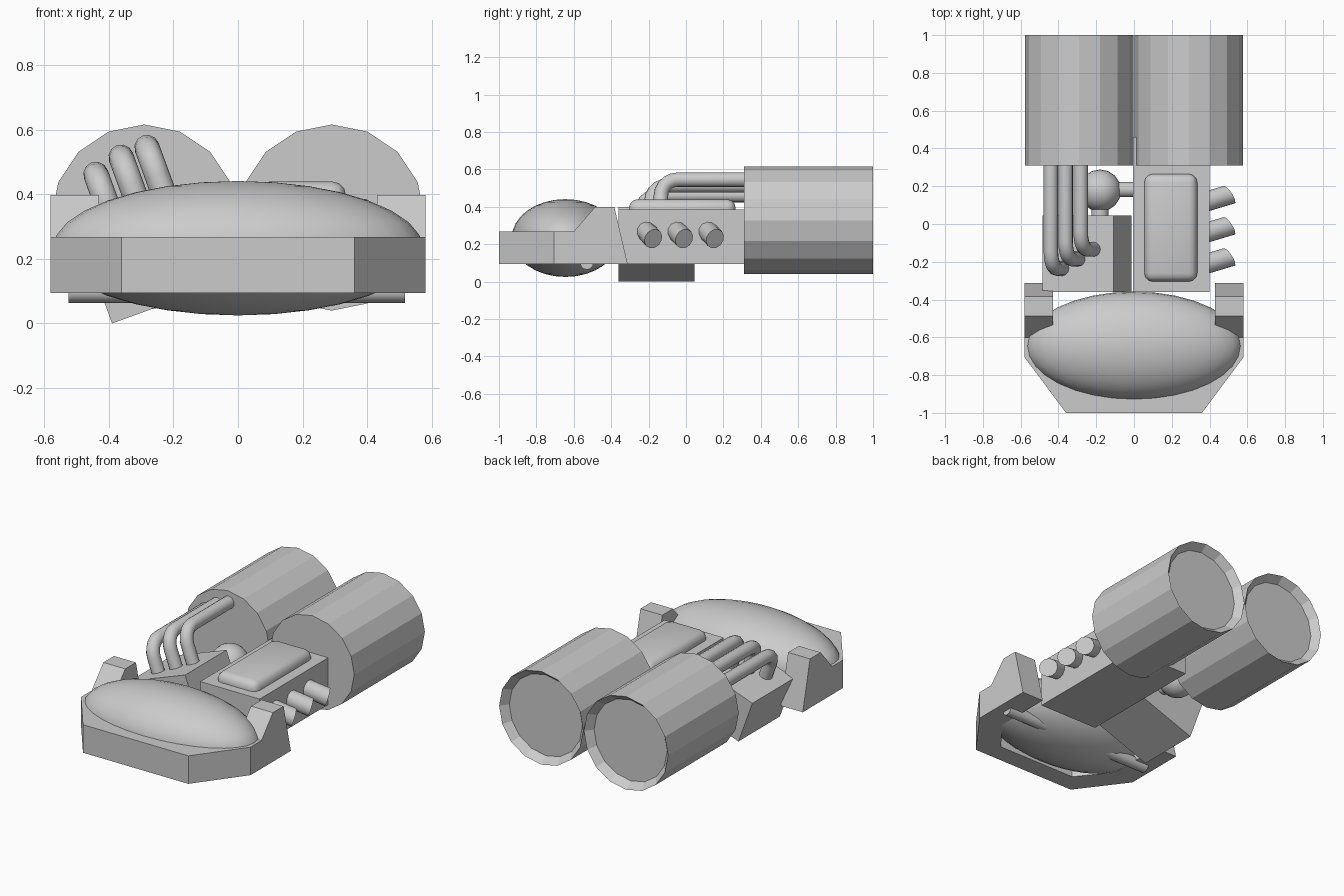
import bpy, bmesh, math
from mathutils import Vector, Matrix

if "Cube" in bpy.data.objects:
    bpy.data.objects.remove(bpy.data.objects["Cube"])

UP, TILT = Vector((0, 0, 1)), math.radians(-20)


def finish(bm, name, smooth=None):
    bmesh.ops.recalc_face_normals(bm, faces=bm.faces)
    me = bpy.data.meshes.new(name)
    bm.to_mesh(me)
    bm.free()
    if smooth:
        me.polygons.foreach_set("use_smooth", [True] * len(me.polygons))
        me.set_sharp_from_angle(angle=math.radians(smooth))
    ob = bpy.data.objects.new(name, me)
    bpy.context.collection.objects.link(ob)
    return ob


def box(name, centre, size, tilt=0, bevel=0):
    bm = bmesh.new()
    bmesh.ops.create_cube(bm, size=1, matrix=Matrix.Diagonal((*size, 1)))
    if bevel:
        bmesh.ops.bevel(bm, geom=bm.edges[:], offset=bevel, segments=3, profile=0.5, affect='EDGES')
    bm.transform(Matrix.Translation(centre) @ Matrix.Rotation(tilt, 4, 'Y'))
    return finish(bm, name, 35 if bevel else None)


def rod(name, a, b, r, sides=16, cut=None):
    """Cylinder from a to b; cut is an optional normal for a slanted end."""
    a, b = Vector(a), Vector(b)
    d = (b - a).normalized()
    bm = bmesh.new()
    bmesh.ops.create_cone(bm, cap_ends=True, segments=sides, radius1=r, radius2=r, depth=(b - a).length)
    bm.transform(Matrix.Translation((a + b) / 2) @ UP.rotation_difference(d).to_matrix().to_4x4())
    if cut:
        n = Vector(cut).normalized()
        for v in bm.verts:
            if (v.co - b).dot(d) > -1e-4:
                v.co -= d * ((v.co - b).dot(n) / d.dot(n))
    return finish(bm, name, 40)


def ball(name, centre, radii, u=32, v=16):
    bm = bmesh.new()
    bmesh.ops.create_uvsphere(bm, u_segments=u, v_segments=v, radius=1)
    bm.transform(Matrix.Translation(centre) @ Matrix.Diagonal((*radii, 1)))
    return finish(bm, name, 60)


def prism(bm, pts, offset):
    f = bm.faces.new([bm.verts.new(p) for p in pts])
    ext = bmesh.ops.extrude_face_region(bm, geom=[f], use_keep_orig=True)
    for g in ext["geom"]:
        if isinstance(g, bmesh.types.BMVert):
            g.co += Vector(offset)


# Thrusters: 16-sided drums with a tapered recess at the back
for side, label in ((-1, "left"), (1, "right")):
    bm = bmesh.new()
    rings = []
    for r, y in ((0.288, 0.31), (0.288, 1.0), (0.25, 0.955)):
        rings.append([bm.verts.new((side * 0.29 + r * math.cos(i * math.pi / 8), y,
                                    0.328 + r * math.sin(i * math.pi / 8))) for i in range(16)])
    for p, q in zip(rings, rings[1:]):
        for i in range(16):
            j = (i + 1) % 16
            bm.faces.new((p[i], p[j], q[j], q[i]))
    bm.faces.new(rings[0])
    bm.faces.new(rings[-1])
    finish(bm, label + "_thruster")

# Engine blocks and the rounded hatch
box("right_block", (0.197, 0.05, 0.24), (0.406, 0.82, 0.29))
box("left_block", (-0.2495, -0.158, 0.199), (0.40, 0.405, 0.278), TILT)
box("hatch", (0.195, -0.02, 0.385), (0.28, 0.57, 0.11), bevel=0.045)

# Front frame: horseshoe base plus raised rear arms
bm = bmesh.new()
half = [(0.36, -1.0), (0.58, -0.705), (0.58, -0.6), (0.43, -0.6), (0.43, -0.68), (0.27, -0.88)]
right = [(x, y, 0.095) for x, y in half]
left = [(-x, y, z) for x, y, z in reversed(right)]
prism(bm, right + left, (0, 0, 0.173))
arm = [(-0.6, 0.095), (-0.312, 0.095), (-0.383, 0.398), (-0.487, 0.398), (-0.6, 0.268)]
for x in (0.43, -0.58):
    prism(bm, [(x, y, z) for y, z in arm], (0.15, 0, 0))
finish(bm, "front_frame")

# Canopy pod and its cross bar
ball("canopy_pod", (0, -0.645, 0.233), (0.573, 0.287, 0.208))
rod("cross_bar", (-0.525, -0.53, 0.1), (0.517, -0.53, 0.1), 0.036, 12)

# Pressure tank with its two connecting rods
ball("tank", (-0.18, 0.177, 0.25), (0.112, 0.112, 0.112), 16, 12)
rod("tank_side_link", (-0.18, 0.182, 0.25), (0.03, 0.182, 0.25), 0.04)
rod("tank_front_link", (-0.18, 0.02, 0.25), (-0.18, 0.17, 0.25), 0.045)

# Slant-cut exhaust stubs on the right block
for i in range(3):
    y = -0.175 + 0.165 * i
    d = Vector((0.1, 0.03, -0.032))
    end = Vector((0.503, y, 0.229))
    rod(f"exhaust_{i + 1}", end - d * 1.8, end, 0.054, 12, cut=(0.78, 0.52, -0.3))

# Bent pipes from the left thruster down into the tilted block
down = Vector((math.sin(-TILT), 0, -math.cos(TILT)))
for i, (x, y, z) in enumerate(((-0.44, -0.236, 0.462), (-0.362, -0.185, 0.515), (-0.282, -0.134, 0.545))):
    corner, back, bend = Vector((x, y, z)), Vector((0, 1, 0)), 0.09
    hub = corner + (down + back) * bend
    path = [Vector((x, 0.34, z))]
    for k in range(6):
        a = k / 5 * math.pi / 2
        path.append(hub - down * bend * math.cos(a) - back * bend * math.sin(a))
    path.append(corner + down * 0.23)
    bm = bmesh.new()
    rings = []
    for k, p in enumerate(path):
        t = (path[min(k + 1, 7)] - path[max(k - 1, 0)]).normalized()
        if k in (1, 6):
            t = -back if k == 1 else down
        s = back.cross(down).normalized()
        n = s.cross(t)
        rings.append([bm.verts.new(p + 0.039 * (s * math.cos(j * math.pi / 6) + n * math.sin(j * math.pi / 6)))
                      for j in range(12)])
    for p, q in zip(rings, rings[1:]):
        for j in range(12):
            bm.faces.new((p[j], p[(j + 1) % 12], q[(j + 1) % 12], q[j]))
    bm.faces.new(rings[0])
    bm.faces.new(rings[-1])
    finish(bm, f"pipe_{i + 1}", 40)
